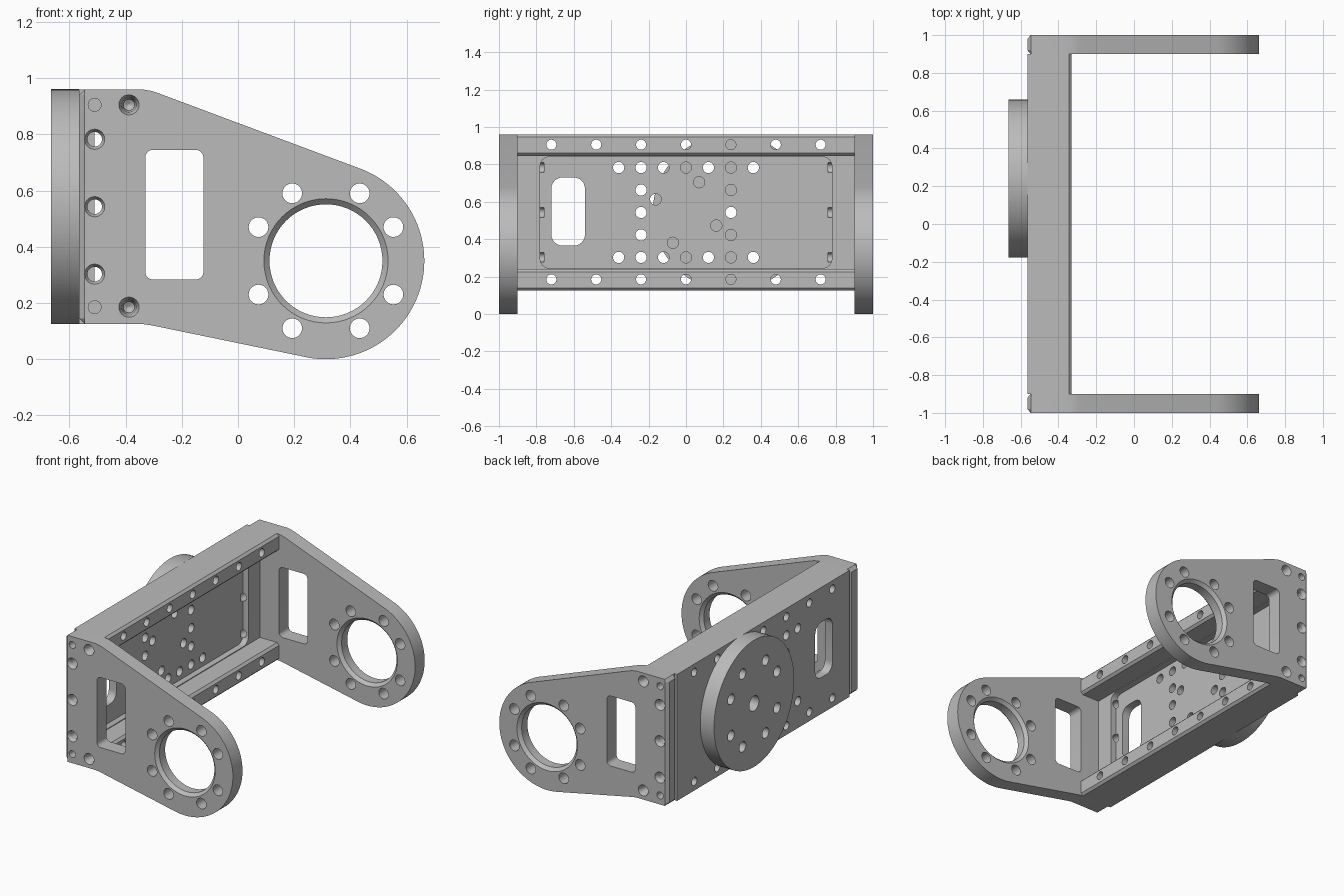
import bpy, bmesh, math
from mathutils import Vector

cube = bpy.data.objects.get("Cube")
if cube:
    bpy.data.objects.remove(cube, do_unlink=True)

grey = bpy.data.materials.new("machined grey")
grey.use_nodes = True
GREY = (0.5, 0.5, 0.5, 1)
grey.diffuse_color = GREY
grey.node_tree.nodes["Principled BSDF"].inputs["Base Color"].default_value = GREY


def place(axis, p, d):
    """Put a 2D profile point at depth d along the x or y axis."""
    return Vector((d, p[0], p[1])) if axis == 'x' else Vector((p[0], d, p[1]))


def circle(c, r, n=32):
    return [(c[0] + r * math.cos(2 * math.pi * i / n),
             c[1] + r * math.sin(2 * math.pi * i / n)) for i in range(n)]


def rounded_rect(u0, u1, v0, v1, r, n=6):
    pts = []
    corners = [(u1 - r, v1 - r), (u0 + r, v1 - r), (u0 + r, v0 + r), (u1 - r, v0 + r)]
    for k, (u, v) in enumerate(corners):
        for i in range(n + 1):
            a = math.pi / 2 * (k + i / n)
            pts.append((u + r * math.cos(a), v + r * math.sin(a)))
    return pts


def loft(axis, sections):
    """Solid through (depth, profile) sections of equal point count."""
    return [[place(axis, p, d) for p in prof] for d, prof in sections]


def drill(axis, c, steps, n=32):
    """Round solid from (depth, radius) steps."""
    return loft(axis, [(d, circle(c, r, n)) for d, r in steps])


def make(name, solids):
    bm = bmesh.new()
    for rings in solids:
        vs = [[bm.verts.new(p) for p in ring] for ring in rings]
        n = len(vs[0])
        for a, b in zip(vs, vs[1:]):
            for i in range(n):
                bm.faces.new((a[i], a[(i + 1) % n], b[(i + 1) % n], b[i]))
        bm.faces.new(vs[0][::-1])
        bm.faces.new(vs[-1])
    bmesh.ops.recalc_face_normals(bm, faces=bm.faces)
    me = bpy.data.meshes.new(name)
    bm.to_mesh(me)
    bm.free()
    me.materials.append(grey)
    ob = bpy.data.objects.new(name, me)
    bpy.context.collection.objects.link(ob)
    return ob


def select(ob):
    bpy.ops.object.select_all(action='DESELECT')
    ob.select_set(True)
    bpy.context.view_layer.objects.active = ob


def cut(ob, solids):
    cutter = make("cutter", solids)
    cutter.hide_render = True
    mod = ob.modifiers.new("cut", 'BOOLEAN')
    mod.operation, mod.solver, mod.object = 'DIFFERENCE', 'EXACT', cutter
    select(ob)
    bpy.ops.object.modifier_apply(modifier=mod.name)
    bpy.data.objects.remove(cutter, do_unlink=True)


def finish(ob):
    select(ob)
    bpy.ops.object.shade_smooth_by_angle(angle=math.radians(25))


# Eight-hole flange pattern shared by the arms and the disc
RING = [(sa * a, sb * b) for a, b in ((0.12, 0.24), (0.24, 0.12))
        for sa in (-1, 1) for sb in (-1, 1)]
BACK, ZLO, ZHI, ZMID = -0.565, 0.125, 0.96, 0.5425
ROWS = (ZMID - 0.24, ZMID, ZMID + 0.24)
PIVOT, R = (0.313, 0.35), 0.35


def side_screws(s):
    """Screw holes running inward from the outer face of one arm."""
    out = [drill('y', (-0.51, z), [(s * 1.01, 0.036), (s * 1.0, 0.036), (s * 0.98, 0.026),
                                   (s * 0.76, 0.026)], 24) for z in ROWS]
    for z in (0.185, 0.905):
        out.append(drill('y', (-0.51, z), [(s * 1.01, 0.023), (s * 0.92, 0.023)], 24))
        out.append(drill('y', (-0.388, z), [(s * 1.01, 0.036), (s * 1.0, 0.036),
                                            (s * 0.975, 0.026), (s * 0.92, 0.02),
                                            (s * 0.91, 0.003)], 24))
    return out


# Side arms: tapered plates ending in a round flange
outline = [(BACK, ZLO + 0.02), (-0.545, ZLO), (-0.34, ZLO), (-0.31, 0.121)]
for i in range(49):
    a = math.radians(-102 + 170 * i / 48)
    outline.append((PIVOT[0] + R * math.cos(a), PIVOT[1] + R * math.sin(a)))
outline += [(-0.285, 0.947), (-0.31, 0.955), (-0.34, ZHI), (-0.545, ZHI), (BACK, ZHI - 0.02)]
chamfered = [(max(x, -0.546 if abs(z - ZMID) > 0.41 else -0.5465), z) for x, z in outline]

for s, name in ((-1, "right_arm"), (1, "left_arm")):
    arm = make(name, [loft('y', [(s * 1.0, chamfered), (s * 0.98, outline),
                                 (s * 0.92, outline), (s * 0.9, chamfered)])])
    holes = [loft('y', [(s * 0.88, w), (s * 1.02, w)])
             for w in [rounded_rect(-0.33, -0.123, 0.283, 0.745, 0.028)]]
    holes.append(drill('y', PIVOT, [(s * 0.88, 0.221), (s * 0.9, 0.221), (s * 0.92, 0.201),
                                    (s * 0.98, 0.201), (s * 1.0, 0.221), (s * 1.02, 0.221)], 64))
    holes += [drill('y', (PIVOT[0] + a, PIVOT[1] + b), [(s * 0.88, 0.035), (s * 1.02, 0.035)])
              for a, b in RING]
    cut(arm, holes)
    cut(arm, side_screws(s))
    finish(arm)

# Cross beam: channel with two chamfered flanges
half = [(-0.345, ZLO), (-0.33, ZLO + 0.015), (-0.33, 0.225), (-0.345, 0.24), (-0.47, 0.24)]
channel = [(BACK, ZLO)] + half + [(x, 2 * ZMID - z) for x, z in reversed(half)] + [(BACK, ZHI)]
beam = make("cross_beam", [loft('y', [(-0.9, channel), (0.9, channel)])])

# Shallow rounded pocket inside the channel
pocket = rounded_rect(-0.78, 0.78, 0.245, 0.84, 0.05)
cut(beam, [loft('x', [(-0.51, pocket), (-0.4, pocket)])])

# Window, flange holes and the panel hole grid
window = rounded_rect(-0.72, -0.54, 0.365, 0.73, 0.06)
spots = [(y * 0.24, z) for y in range(-3, 4) for z in (0.185, 0.905)]
spots += [(y * 0.12, z) for y in range(-3, 4) for z in (ROWS[0], ROWS[2])]
spots += [(y, ZMID + dz) for y in (-0.24, 0.24) for dz in (-0.12, 0, 0.12)]
spots += [(a, ZMID + b) for a, b in ((0.07, 0.162), (-0.162, 0.07), (0.162, -0.07), (-0.07, -0.162))]
cut(beam, [loft('x', [(-0.6, window), (-0.3, window)])] +
    [drill('x', p, [(-0.6, 0.03 if 0.2 < p[1] < 0.9 else 0.027), (-0.3, 0.03 if 0.2 < p[1] < 0.9 else 0.027)], 24)
     for p in spots])
for s in (-1, 1):
    cut(beam, side_screws(s))
finish(beam)

# Round mounting disc on the back of the beam
HUB = (0.24, ZMID)
disc = make("mounting_disc", [drill('x', HUB, [(-0.665, 0.418), (BACK, 0.418)], 96)])
cut(disc, [drill('x', (HUB[0] + a, HUB[1] + b), [(-0.7, 0.034), (-0.5, 0.034)]) for a, b in RING] +
    [drill('x', HUB, [(-0.7, 0.05), (-0.5, 0.05)])])
finish(disc)
